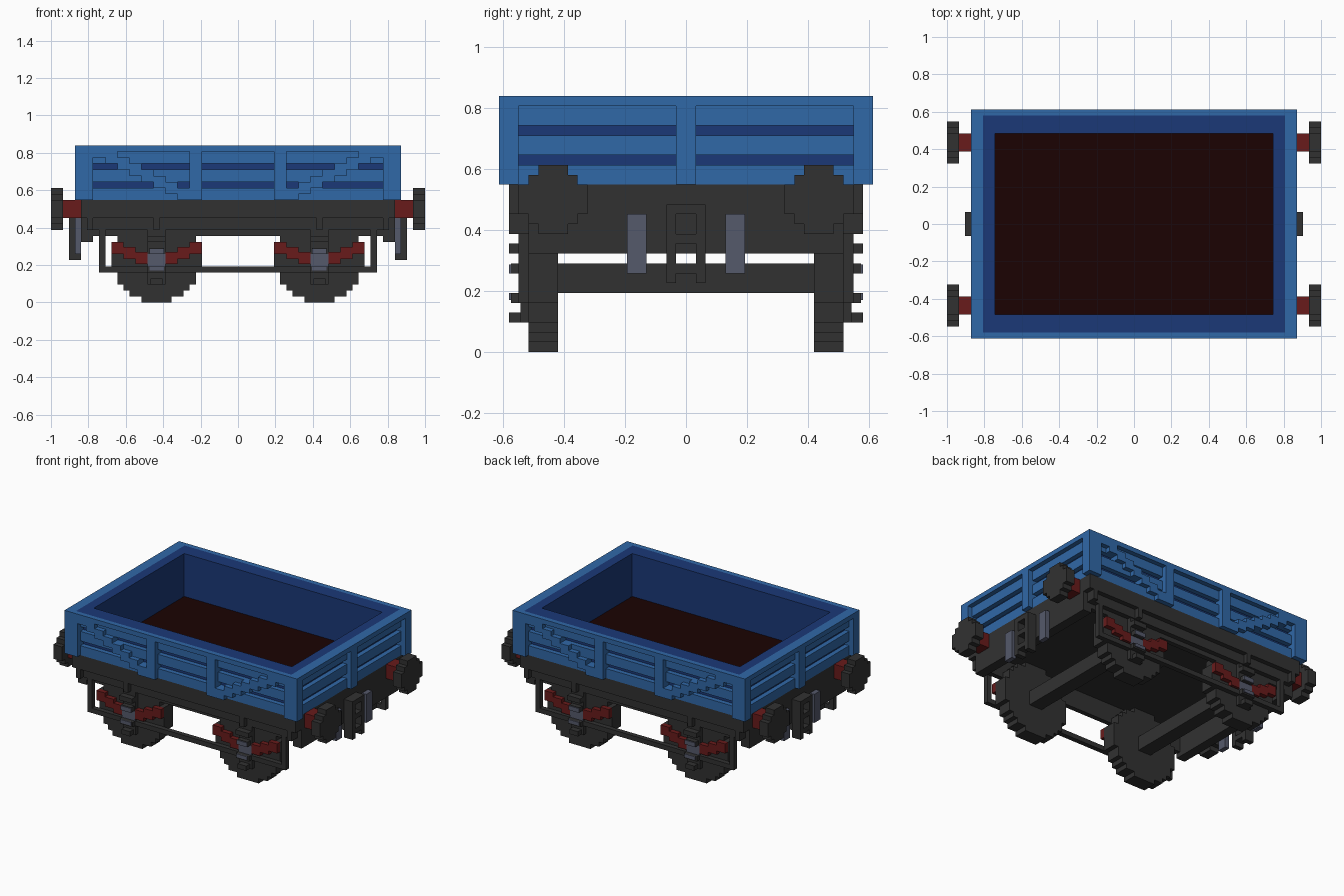
import bpy, bmesh, math
from mathutils import Matrix, Vector

V = 2 / 62  # one block of the build grid

cube = bpy.data.objects.get("Cube")
if cube:
    bpy.data.objects.remove(cube)


def material(name, r, g, b):
    m = bpy.data.materials.new(name)
    m.use_nodes = True
    m.diffuse_color = (r, g, b, 1)
    bsdf = m.node_tree.nodes["Principled BSDF"]
    bsdf.inputs["Base Color"].default_value = (r, g, b, 1)
    bsdf.inputs["Roughness"].default_value = 0.9
    return m


blue = material("body blue", 0.03, 0.138, 0.39)
navy = material("lining navy", 0.011, 0.04, 0.185)
brown = material("floor brown", 0.011, 0.0008, 0.0006)
dark = material("chassis grey", 0.031, 0.031, 0.031)
red = material("metal red", 0.14, 0.011, 0.011)
slate = material("steel slate", 0.09, 0.1, 0.147)


def part(name, mat, boxes, sx=(1,), sy=(1,)):
    """Join blocks (x0, x1, y0, y1, z0, z1), repeated for each mirror sign."""
    bm = bmesh.new()
    for a in sx:
        for b in sy:
            for x0, x1, y0, y1, z0, z1 in boxes:
                centre = Vector((a * (x0 + x1), b * (y0 + y1), z0 + z1)) * V / 2
                size = Vector((abs(x1 - x0), y1 - y0, z1 - z0)) * V
                bmesh.ops.create_cube(
                    bm, size=1, matrix=Matrix.Translation(centre) @ Matrix.Diagonal(size).to_4x4())
    mesh = bpy.data.meshes.new(name)
    bm.to_mesh(mesh)
    bm.free()
    mesh.materials.append(mat)
    ob = bpy.data.objects.new(name, mesh)
    bpy.context.collection.objects.link(ob)


def disc_rows(diameter):
    """Half width and bottom offset of each row of a blocky circle."""
    r = diameter / 2
    for i in range(diameter):
        off = i + 0.5 - r
        yield math.floor(math.sqrt(r * r - off * off)) + 0.5, i - r


BOTH = (1, -1)

# Open box body: lining, floor, outer frame and planks
part("body_lining_sides", navy, [
    (-25, 25, 15, 17, 17, 25), (-25, 25, 15, 18, 25, 26)], sy=BOTH)
part("body_lining_ends", navy, [(23, 25, -15, 15, 17, 26)], sx=BOTH)
part("body_floor", brown, [(-23, 23, -15, 15, 16, 17)])
part("corner_posts", blue, [(25, 27, 17, 19, 17, 25), (24, 25, 17, 19, 17, 25)], BOTH, BOTH)
part("rim_ends", blue, [(25, 27, -19, 19, 25, 26)], sx=BOTH)
part("rim_sides", blue, [(-25, 25, 18, 19, 25, 26)], sy=BOTH)
part("side_posts", blue, [(6, 8, 17, 19, 17, 25)], BOTH, BOTH)
part("end_posts", blue, [(25, 27, -1, 1, 17, 25)], sx=BOTH)
planks = [(17, 19), (20, 22), (23, 25)]
part("side_planks", blue, [(-24, 24, 17, 18, a, b) for a, b in planks], sy=BOTH)
part("end_planks", blue, [(25, 26, -17, 17, a, b) for a, b in planks], sx=BOTH)

# Stepped diagonal braces on the sides
part("diagonal_braces", blue,
     [(max(8, 20 - 2 * k), 24 - 2 * k, 17, 19, 24 - k, 25 - k) for k in range(8)], BOTH, BOTH)

# Chassis, with recessed panels along the sole bars
part("chassis_deck", dark, [(-24, 24, -16, 16, 15, 16)])
part("end_beams", dark, [(24, 26, -16, 16, 10, 17)], sx=BOTH)
part("sole_bars", dark, [
    (0, 26, 15, 18, 14, 17), (0, 24, 15, 16, 11, 12), (0, 25, 15, 17, 12, 14),
    (13, 14, 17, 18, 12, 14), (24, 25, 17, 18, 12, 14)], BOTH, BOTH)
part("brake_rods", dark, [(0, 23, 16, 17, 5, 6), (22, 23, 16, 17, 6, 12)], BOTH, BOTH)

C = 13.5  # wheel and buffer centre distance
for a, end in ((1, "left"), (-1, "right")):
    part(end + "_axle", dark, [(12, 15, -13, 13, 6, 9)], (a,))

    # Coupling and hanging links at each end
    part(end + "_coupling", dark, [
        (26, 28, 1, 2, 7, 15), (26, 28, 0, 1, 8, 9),
        (26, 28, 0, 1, 11, 12), (26, 28, 0, 1, 14, 15)], (a,), BOTH)
    part(end + "_links", slate, [(26, 27, 4, 6, 8, 14)], (a,), BOTH)

    for b, side in ((-1, "front"), (1, "back")):
        tag = side + "_" + end
        part(tag + "_wheel", dark,
             [(C - w, C + w, 13, 16, z + 7.5, z + 8.5) for w, z in disc_rows(15)], (a,), (b,))

        # Axle guard with ribs, bearing and leaf spring
        part(tag + "_axle_guard", dark, [
            (12, 15, 16, 16.8, 3, 12), (12, 15, 16.8, 18, 10, 11), (12.3, 14.7, 16.8, 17.8, 8, 9),
            (12, 15, 16.8, 17.8, 5, 6), (12.5, 14.5, 16.8, 18, 3, 4)], (a,), (b,))
        part(tag + "_bearing", slate, [
            (12, 15, 16.8, 17, 6, 8), (12.3, 14.7, 17.8, 18, 8, 8.9),
            (12.3, 14.7, 17.8, 18, 5.3, 6)], (a,), (b,))
        part(tag + "_spring", red, [
            (C + s * (2 * i + 1.5), C + s * (2 * i + 3.5), 16, 17, 6.4 + 0.8 * i, 8.4 + 0.8 * i)
            for i in range(3) for s in BOTH], (a,), (b,))

        # Buffer
        part(tag + "_buffer_shaft", red, [(26, 29, 12, 15, 14, 17)], (a,), (b,))
        part(tag + "_buffer_head", dark,
             [(29, 31, C - w, C + w, z + 15.5, z + 16.5) for w, z in disc_rows(7)], (a,), (b,))
